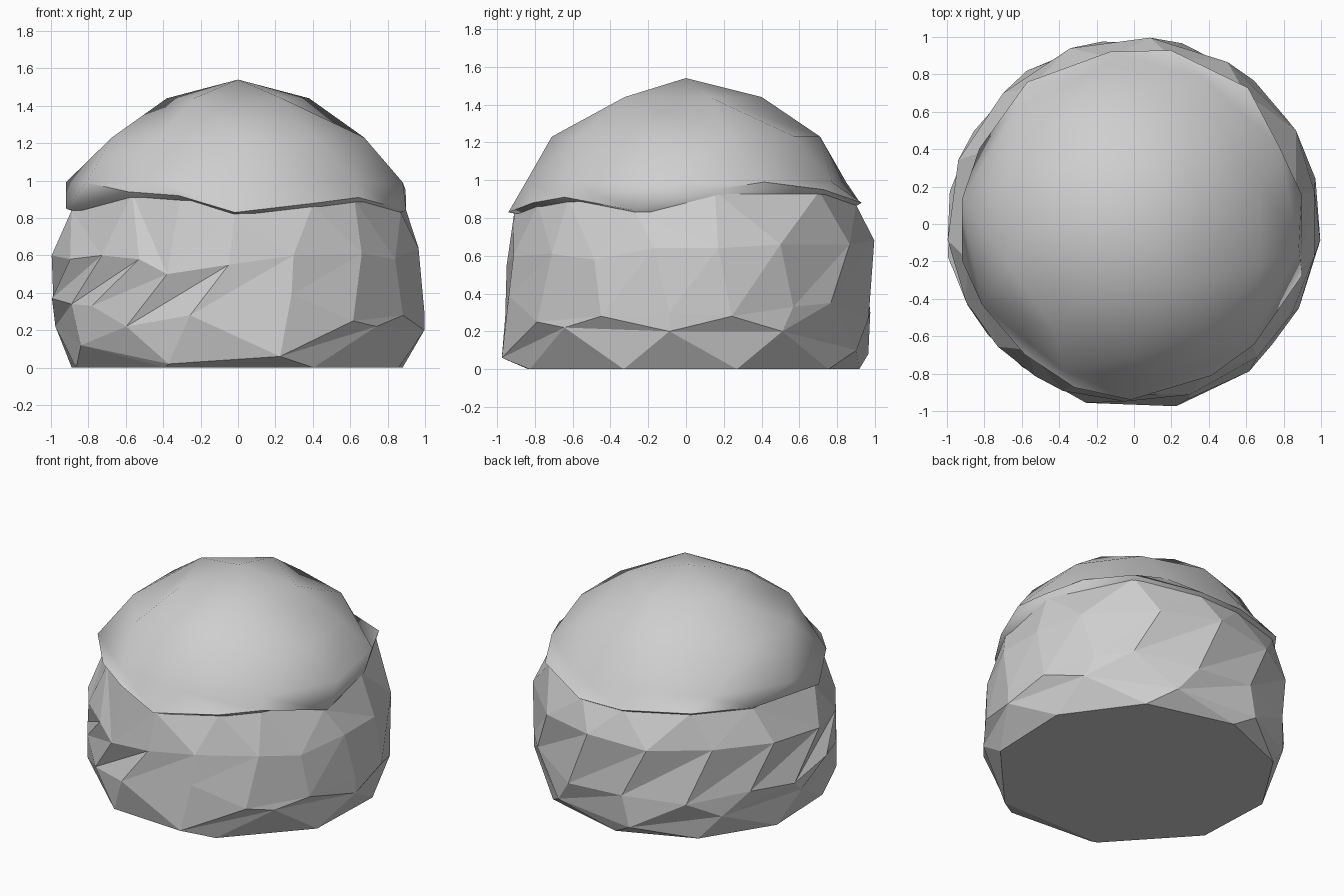
import bpy
import bmesh
from math import radians, cos, sin

if "Cube" in bpy.data.objects:
    bpy.data.objects.remove(bpy.data.objects["Cube"], do_unlink=True)

SHADE = 0.62
grey = bpy.data.materials.new("plain grey")
grey.use_nodes = True
grey.diffuse_color = (SHADE, SHADE, SHADE, 1)
grey.node_tree.nodes["Principled BSDF"].inputs["Base Color"].default_value = (SHADE, SHADE, SHADE, 1)


def even_angles(start, count):
    return [start + 360 * i / count for i in range(count)]


def spread(value, count):
    return value if isinstance(value, list) else [value] * count


def add_ring(bm, angles, radii, heights):
    """Ring of (angle, vertex) pairs running anticlockwise."""
    n = len(angles)
    return [(a, bm.verts.new((r * cos(radians(a)), r * sin(radians(a)), z)))
            for a, r, z in zip(angles, spread(radii, n), spread(heights, n))]


def bridge(bm, low, high):
    """Triangles between two rings of any counts, paired by angle."""
    i = j = 0
    n, m = len(low), len(high)

    def angle_at(ring, k):
        return ring[k % len(ring)][0] + 360 * (k // len(ring))

    while i < n or j < m:
        a, b = low[i % n][1], high[j % m][1]
        if j >= m or (i < n and angle_at(low, i + 1) <= angle_at(high, j + 1)):
            bm.faces.new((a, low[(i + 1) % n][1], b))
            i += 1
        else:
            bm.faces.new((a, high[(j + 1) % m][1], b))
            j += 1


def bridge_folds(bm, low, high):
    """Equal rings joined with every diagonal leaning the same way."""
    n = len(low)
    for k in range(n):
        a, b = low[k][1], low[(k + 1) % n][1]
        c, d = high[k][1], high[(k + 1) % n][1]
        bm.faces.new((a, d, c))
        bm.faces.new((a, b, d))


def finish(bm, name, smooth):
    bmesh.ops.recalc_face_normals(bm, faces=bm.faces[:])
    mesh = bpy.data.meshes.new(name)
    for face in bm.faces:
        face.smooth = smooth
    bm.to_mesh(mesh)
    bm.free()
    mesh.materials.append(grey)
    obj = bpy.data.objects.new(name, mesh)
    bpy.context.collection.objects.link(obj)
    return obj


# Uneven seam where the bun overhangs the wrapper
seam_angles = [-91, -63, -45, -17, 10, 50, 78, 98, 127, 154, 192, 230, 250]
seam_radii = [.94, .91, .91, .94, .91, .95, .95, .93, .95, .92, .94, .91, .93]
seam_heights = [.82, .87, .9, .83, .94, .94, .87, .87, .9, .88, .84, .93, .91]

# Crumpled wrapper: flat facets with slanted folds
bm = bmesh.new()
base = add_ring(bm, [-115, -64, -21, 17, 55, 95, 130, 165, 200], .92, 0)
belly = add_ring(bm, even_angles(-113, 10),
                 [.95, 1, .98, 1, .99, .98, .99, .97, .98, .98],
                 [.02, .06, .22, .2, .2, .1, .08, .17, .22, .12])
fold_low = add_ring(
    bm, [-128, -105, -73, -52, -27, -5, 14, 35, 50, 75, 100, 125, 150, 170, 190, 206, 217],
    [.97, .99, .98, 1, .99, 1, 1, .99, 1, 1, .99, 1, .99, 1, 1.01, .99, .98],
    [.22, .28, .39, .25, .28, .3, .28, .33, .35, .27, .3, .28, .33, .3, .37, .34, .33])
fold_high = add_ring(
    bm, [-113, -93, -72, -47, -30, -10, 10, 30, 60, 85, 110, 135, 160, 185, 205, 222, 237],
    [.97, .95, .96, .97, .97, .98, .98, 1, 1, 1, 1, .99, 1, 1, .99, .98, .97],
    [.5, .55, .6, .61, .58, .64, .64, .66, .66, .68, .65, .66, .64, .6, .58, .6, .58])
seam = add_ring(bm, seam_angles, [r - .03 for r in seam_radii], seam_heights)
bm.faces.new([v for _, v in reversed(base)])
bridge(bm, base, belly)
bridge(bm, belly, fold_low)
bridge_folds(bm, fold_low, fold_high)
bridge(bm, fold_high, seam)
finish(bm, "wrapper", False)

# Smooth domed bun, its rim just wider than the wrapper's edge
bm = bmesh.new()
under = add_ring(bm, seam_angles, .8, .8)
rim = add_ring(bm, seam_angles, seam_radii, [z + .01 for z in seam_heights])
side = add_ring(bm, even_angles(-80, 10),
                [.86, .88, .89, .88, .86, .86, .88, .93, .92, .87], .99)
shoulder = add_ring(bm, even_angles(-90, 10), .71, 1.23)
crown = add_ring(bm, even_angles(-54, 5), .4, 1.44)
bm.faces.new([v for _, v in reversed(under)])
for low, high in ((under, rim), (rim, side), (side, shoulder), (shoulder, crown)):
    bridge(bm, low, high)
tip = bm.verts.new((0, 0, 1.54))
for k in range(5):
    bm.faces.new((crown[k][1], crown[(k + 1) % 5][1], tip))
bun = finish(bm, "bun_top", True)
bpy.ops.object.select_all(action="DESELECT")
bun.select_set(True)
bpy.context.view_layer.objects.active = bun
bpy.ops.object.shade_smooth_by_angle(angle=radians(60))
